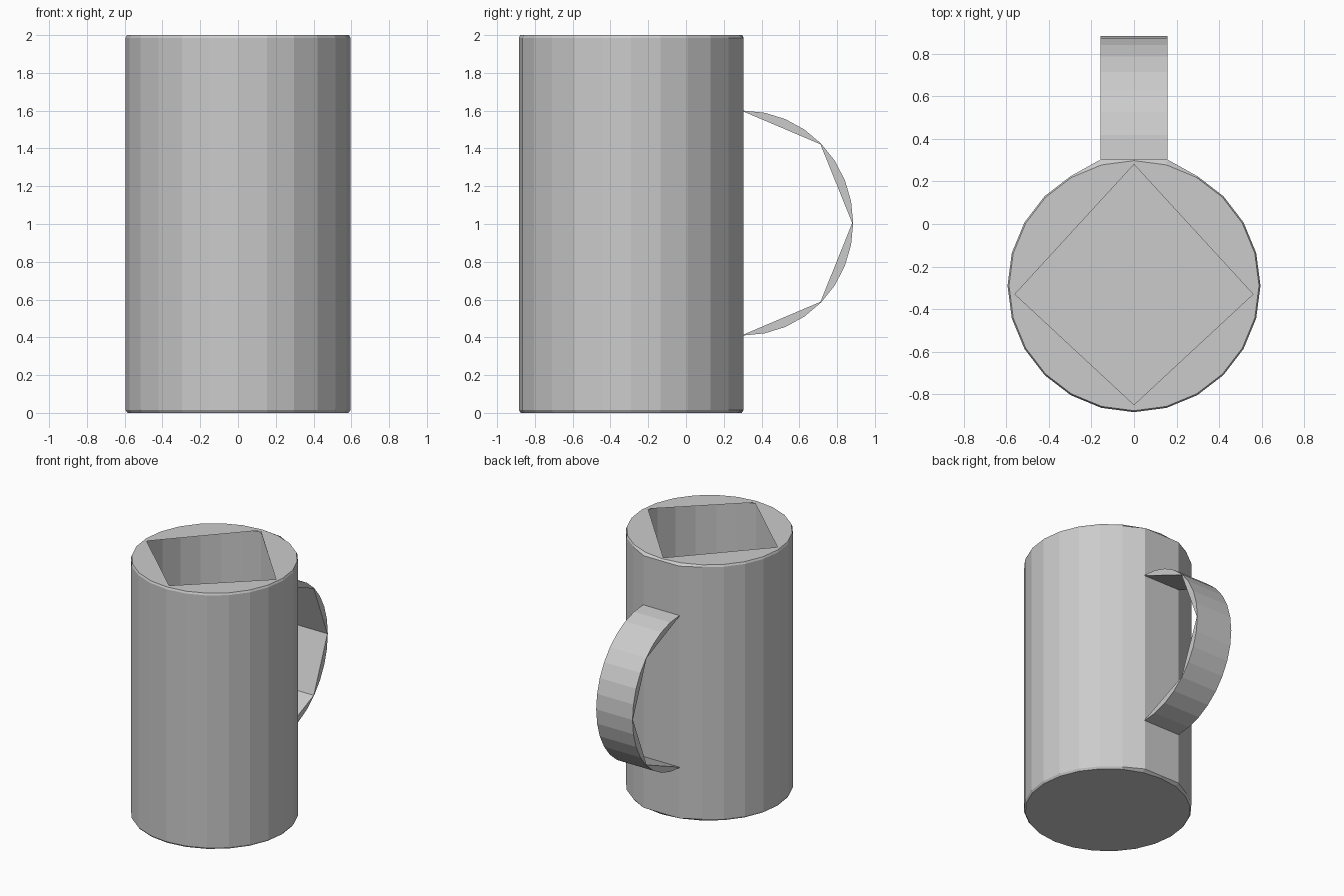
import bpy
import bmesh
from math import cos, sin, pi, radians

if "Cube" in bpy.data.objects:
    bpy.data.objects.remove(bpy.data.objects["Cube"], do_unlink=True)

grey = bpy.data.materials.new("plain grey")
grey.use_nodes = True
colour = (0.6, 0.6, 0.6, 1)
grey.diffuse_color = colour
grey.node_tree.nodes["Principled BSDF"].inputs["Base Color"].default_value = colour

SIDES = 24
CENTRE_Y = -0.29
BACK_Y = 0.305


def finish(bm, name):
    bmesh.ops.recalc_face_normals(bm, faces=bm.faces)
    mesh = bpy.data.meshes.new(name)
    bm.to_mesh(mesh)
    bm.free()
    mesh.materials.append(grey)
    ob = bpy.data.objects.new(name, mesh)
    bpy.context.collection.objects.link(ob)
    return ob


def ring(bm, radius, z, flat_back=False):
    verts = []
    for i in range(SIDES):
        a = 2 * pi * i / SIDES
        x, y = radius * cos(a), CENTRE_Y + radius * sin(a)
        if flat_back and sin(a) > 0.96:
            y = BACK_Y
        verts.append(bm.verts.new((x, y, z)))
    return verts


def bridge(bm, a, b):
    for i in range(len(a)):
        j = (i + 1) % len(a)
        bm.faces.new((a[i], a[j], b[j], b[i]))


def collar(bm, outer, corners):
    # flat fill between a round ring and a four cornered opening
    step = SIDES // 4
    for q in range(4):
        arc = [outer[(q * step + k) % SIDES] for k in range(step + 1)]
        bm.faces.new(arc + [corners[(q + 1) % 4], corners[q]])


# Mug body: outer wall, rim with a square opening, round hollow and floor
bm = bmesh.new()
rings = [ring(bm, 0.585, 0), ring(bm, 0.595, 0.015, True),
         ring(bm, 0.595, 1.985, True), ring(bm, 0.588, 2)]
bm.faces.new(rings[0])
for lower, upper in zip(rings, rings[1:]):
    bridge(bm, lower, upper)
opening = [bm.verts.new((x, y, 2)) for x, y in
           ((0.56, -0.33), (0, 0.28), (-0.56, -0.33), (0, -0.85))]
collar(bm, rings[-1], opening)
inner_top = ring(bm, 0.572, 1.985)
inner_floor = ring(bm, 0.572, 0.03)
collar(bm, inner_top, opening)
bridge(bm, inner_top, inner_floor)
bm.faces.new(inner_floor)
finish(bm, "mug_body")

# Handle: rounded outside, four straight facets inside
STEPS = 16
PER_FACET = STEPS // 4


def arc_point(step, inset=0.0):
    a = radians(90) - pi * step / STEPS
    return (BACK_Y + (0.58 - inset) * cos(a), 1.005 + (0.595 - inset) * sin(a))


outside, inside = [], []
for s in range(STEPS + 1):
    outside.append(arc_point(s))
    first = min(s // PER_FACET, 3) * PER_FACET
    t = (s - first) / PER_FACET
    p, q = arc_point(first, 0.005), arc_point(first + PER_FACET, 0.005)
    inside.append((p[0] + (q[0] - p[0]) * t, p[1] + (q[1] - p[1]) * t))

bm = bmesh.new()
sections = []
for o, n in zip(outside, inside):
    sections.append([bm.verts.new((x, *p)) for x, p in
                     ((-0.157, o), (0.157, o), (0.157, n), (-0.157, n))])
for a, b in zip(sections, sections[1:]):
    bridge(bm, a, b)
bm.faces.new(sections[0])
bm.faces.new(sections[-1])
finish(bm, "handle")
